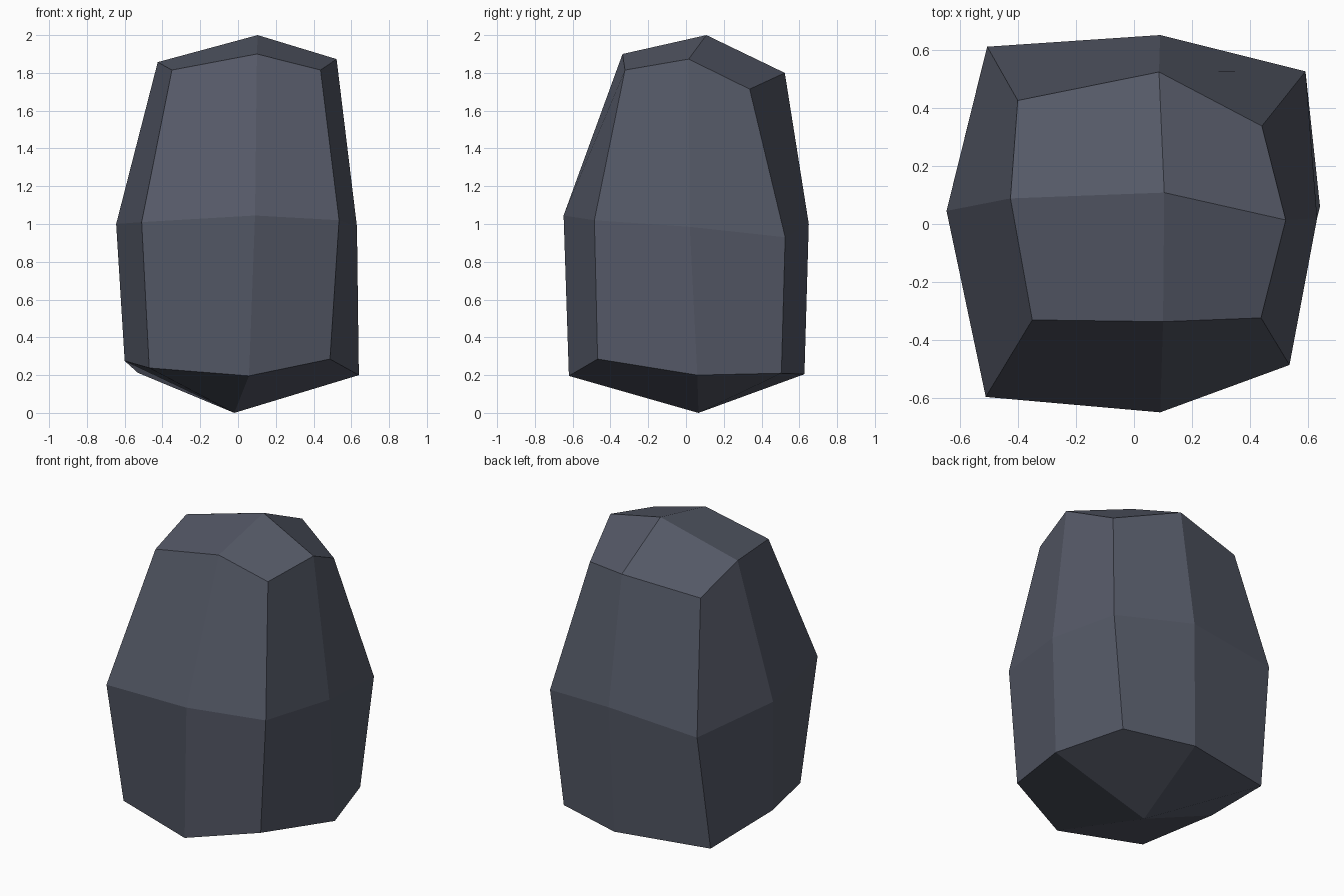
import bpy, bmesh

if "Cube" in bpy.data.objects:
    bpy.data.objects.remove(bpy.data.objects["Cube"])

# Faceted stone: three rings of eight points (counter-clockwise from front left) and two cap points
bottom = [(-.47, -.48, .238), (.058, -.62, .196), (.487, -.468, .285), (.64, .06, .2),
          (.507, .505, .21), (.066, .627, .205), (-.53, .51, .212), (-.6, -.017, .275)]
middle = [(-.51, -.595, 1.01), (.09, -.648, 1.045), (.535, -.485, 1.02), (.63, .02, .985),
          (.59, .525, .93), (.09, .65, 1.0), (-.505, .61, .95), (-.645, .045, 1.0)]
top = [(-.35, -.33, 1.815), (.1, -.336, 1.90), (.437, -.323, 1.815), (.522, .014, 1.873),
       (.44, .337, 1.714), (.086, .523, 1.80), (-.40, .425, 1.74), (-.425, .088, 1.857)]

bm = bmesh.new()
rings = [[bm.verts.new(p) for p in ring] for ring in (bottom, middle, top)]

# Sides
for low, high in zip(rings, rings[1:]):
    for i in range(8):
        j = (i + 1) % 8
        bm.faces.new((low[i], low[j], high[j], high[i]))

# Caps: four quads meeting at a raised point
for ring, peak in ((rings[0], (-.02, .066, 0)), (rings[2], (.104, .108, 2))):
    centre = bm.verts.new(peak)
    for i in range(0, 8, 2):
        bm.faces.new((centre, ring[i - 1], ring[i], ring[i + 1]))

bmesh.ops.recalc_face_normals(bm, faces=bm.faces)
mesh = bpy.data.meshes.new("stone")
bm.to_mesh(mesh)
bm.free()

# Slate colour
slate = bpy.data.materials.new("slate_grey")
slate.diffuse_color = (.09, .10, .135, 1)
slate.use_nodes = True
slate.node_tree.nodes["Principled BSDF"].inputs["Base Color"].default_value = slate.diffuse_color
mesh.materials.append(slate)
bpy.context.collection.objects.link(bpy.data.objects.new("stone", mesh))
